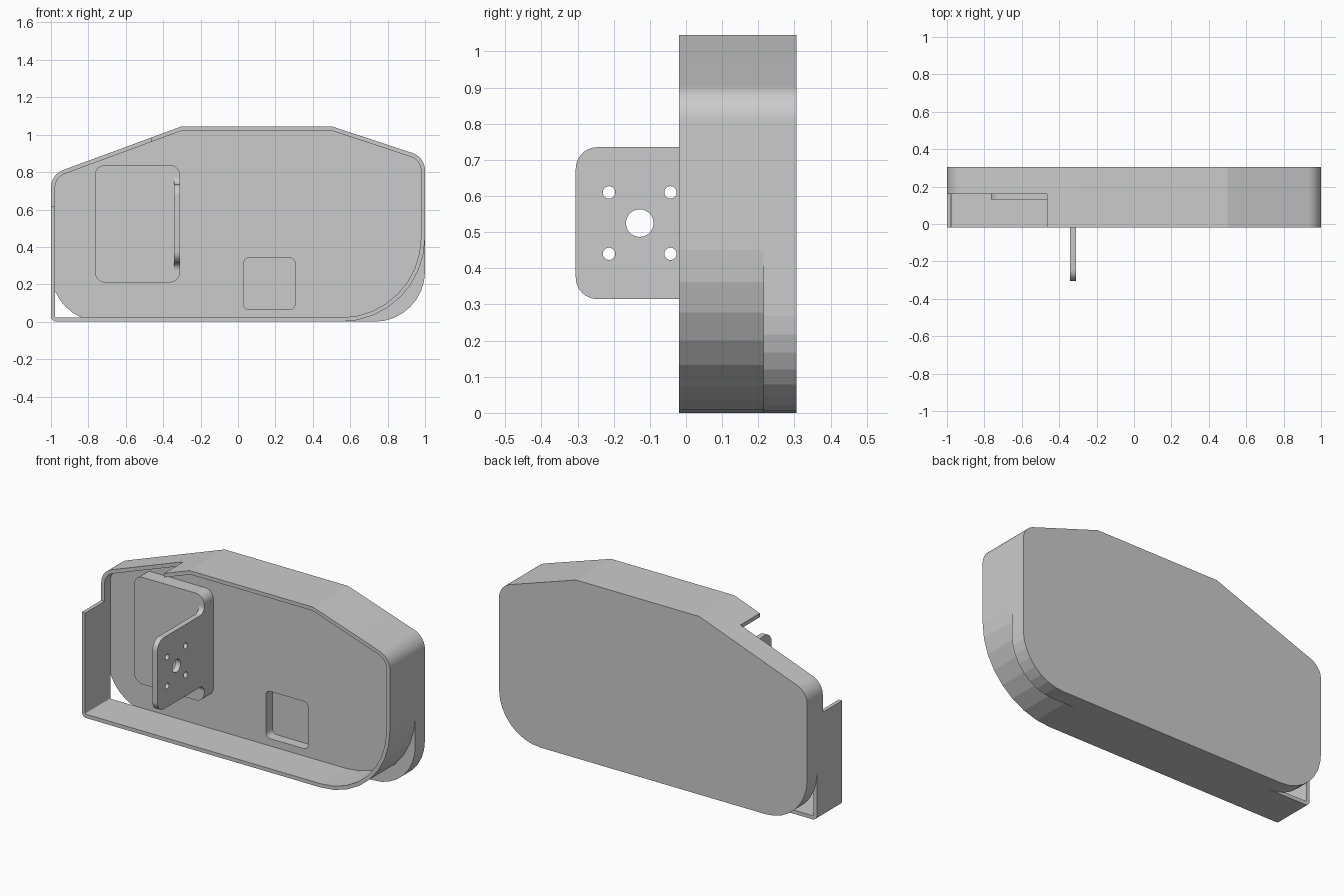
import bpy, bmesh, math
from mathutils import Vector

old = bpy.data.objects.get("Cube")
if old:
    bpy.data.objects.remove(old)

grey = bpy.data.materials.new("plain grey")
grey.use_nodes = True
grey.diffuse_color = (0.6, 0.6, 0.6, 1)
grey.node_tree.nodes["Principled BSDF"].inputs["Base Color"].default_value = (0.6, 0.6, 0.6, 1)


def rounded(corners):
    """Profile from (u, v, radius, segments) corners, each corner filleted."""
    out = []
    for i, (u, v, r, n) in enumerate(corners):
        p = Vector((u, v))
        a = (Vector(corners[i - 1][:2]) - p).normalized()
        b = (Vector(corners[(i + 1) % len(corners)][:2]) - p).normalized()
        if r <= 0:
            out.append(p)
            continue
        half = a.angle(b) / 2
        centre = p + (a + b).normalized() * r / math.sin(half)
        start = p + a * r / math.tan(half) - centre
        turn = math.pi - 2 * half
        if a.x * b.y - a.y * b.x > 0:
            turn = -turn
        for k in range(n + 1):
            t = turn * k / n
            c, s = math.cos(t), math.sin(t)
            out.append(centre + Vector((start.x * c - start.y * s, start.x * s + start.y * c)))
    return out


def inset(corners, d):
    """Move every side of a counter-clockwise corner list inward by d."""
    out = []
    for i, (u, v, r, n) in enumerate(corners):
        p = Vector((u, v))
        e1 = (p - Vector(corners[i - 1][:2])).normalized()
        e2 = (Vector(corners[(i + 1) % len(corners)][:2]) - p).normalized()
        n1, n2 = Vector((-e1.y, e1.x)), Vector((-e2.y, e2.x))
        q = p + (n1 + n2) * d / (1 + n1.dot(n2))
        out.append((q.x, q.y, max(r - d, 0.004) if r else 0, n))
    return out


def finish(name, bm):
    bmesh.ops.recalc_face_normals(bm, faces=bm.faces)
    mesh = bpy.data.meshes.new(name)
    bm.to_mesh(mesh)
    bm.free()
    mesh.materials.append(grey)
    obj = bpy.data.objects.new(name, mesh)
    bpy.context.collection.objects.link(obj)
    return obj


def extrude(name, profile, lo, hi, axis="y", hole=None):
    """Prism along an axis; with a matching hole profile it becomes a ring."""
    def place(p, w):
        return (p.x, w, p.y) if axis == "y" else (w, p.x, p.y)
    bm = bmesh.new()
    loops = [[bm.verts.new(place(p, w)) for p in prof]
             for prof in ([profile, hole] if hole else [profile]) for w in (lo, hi)]
    if hole:
        ol, oh, il, ih = loops
        pairs = [(ol, oh), (oh, ih), (ih, il), (il, ol)]
    else:
        pairs = [tuple(loops)]
        for loop in loops:
            bm.faces.new(loop)
    for a, b in pairs:
        for i in range(len(a)):
            j = (i + 1) % len(a)
            bm.faces.new((a[i], a[j], b[j], b[i]))
    return finish(name, bm)


def rect(u0, u1, v0, v1, r=0, n=16):
    return rounded([(u, v, r, n) for u, v in ((u0, v0), (u1, v0), (u1, v1), (u0, v1))])


def activate(obj):
    bpy.ops.object.select_all(action="DESELECT")
    obj.select_set(True)
    bpy.context.view_layer.objects.active = obj


def cut(obj, cutter):
    mod = obj.modifiers.new("cut", "BOOLEAN")
    mod.operation, mod.solver, mod.object = "DIFFERENCE", "EXACT", cutter
    activate(obj)
    bpy.ops.object.modifier_apply(modifier=mod.name)
    bpy.data.objects.remove(cutter)


def outline(left_r, left_n, right_r):
    return [(-1, 0, left_r, left_n), (1, 0, right_r, 8), (1, 0.88, 0.1, 24),
            (0.5, 1.045, 0, 1), (-0.3, 1.045, 0, 1), (-1, 0.787, 0.1, 24)]


FRONT, FLOOR, BACK = -0.02, 0.215, 0.305

# Back plate with a shallow square pocket
plate = extrude("back_plate", rounded(outline(0.27, 8, 0.27)), FLOOR, BACK)
cut(plate, extrude("pocket_cutter", rect(0.03, 0.305, 0.065, 0.342, 0.03), 0.1, 0.275))

# Rim wall, opened at the upper corner on the -x side
rim_corners = outline(0.03, 24, 0.45)
rim = extrude("rim_wall", rounded(rim_corners), FRONT, FLOOR,
              hole=rounded(inset(rim_corners, 0.022)))
cut(rim, extrude("notch_cutter", rect(-1.2, -0.465, 0.615, 1.2), -0.2, 0.16))

# Raised mounting pad
pad = extrude("mounting_pad", rect(-0.765, -0.31, 0.21, 0.838, 0.055), 0.13, FLOOR)

# Upright tab with filleted root and bolt holes
tab = extrude("mounting_tab", rounded([
    (-0.305, 0.315, 0.06, 24), (0.13, 0.315, 0.04, 24), (0.13, 0.265, 0, 1),
    (0.2, 0.265, 0, 1), (0.2, 0.785, 0, 1), (0.13, 0.785, 0, 1),
    (0.13, 0.735, 0.04, 24), (-0.305, 0.735, 0.06, 24)]), -0.342, -0.31, "x")
holes = [(-0.128, 0.525, 0.038)]
holes += [(y, z, 0.017) for y in (-0.213, -0.043) for z in (0.44, 0.61)]
for y, z, r in holes:
    circle = rect(y - r, y + r, z - r, z + r, r * 0.999, 20)
    cut(tab, extrude("hole_cutter", circle, -0.5, -0.2, "x"))

# Fine fillets are smooth, the large corner arcs stay faceted
for obj in (plate, rim, pad, tab):
    activate(obj)
    bpy.ops.object.shade_smooth_by_angle(angle=math.radians(5))
